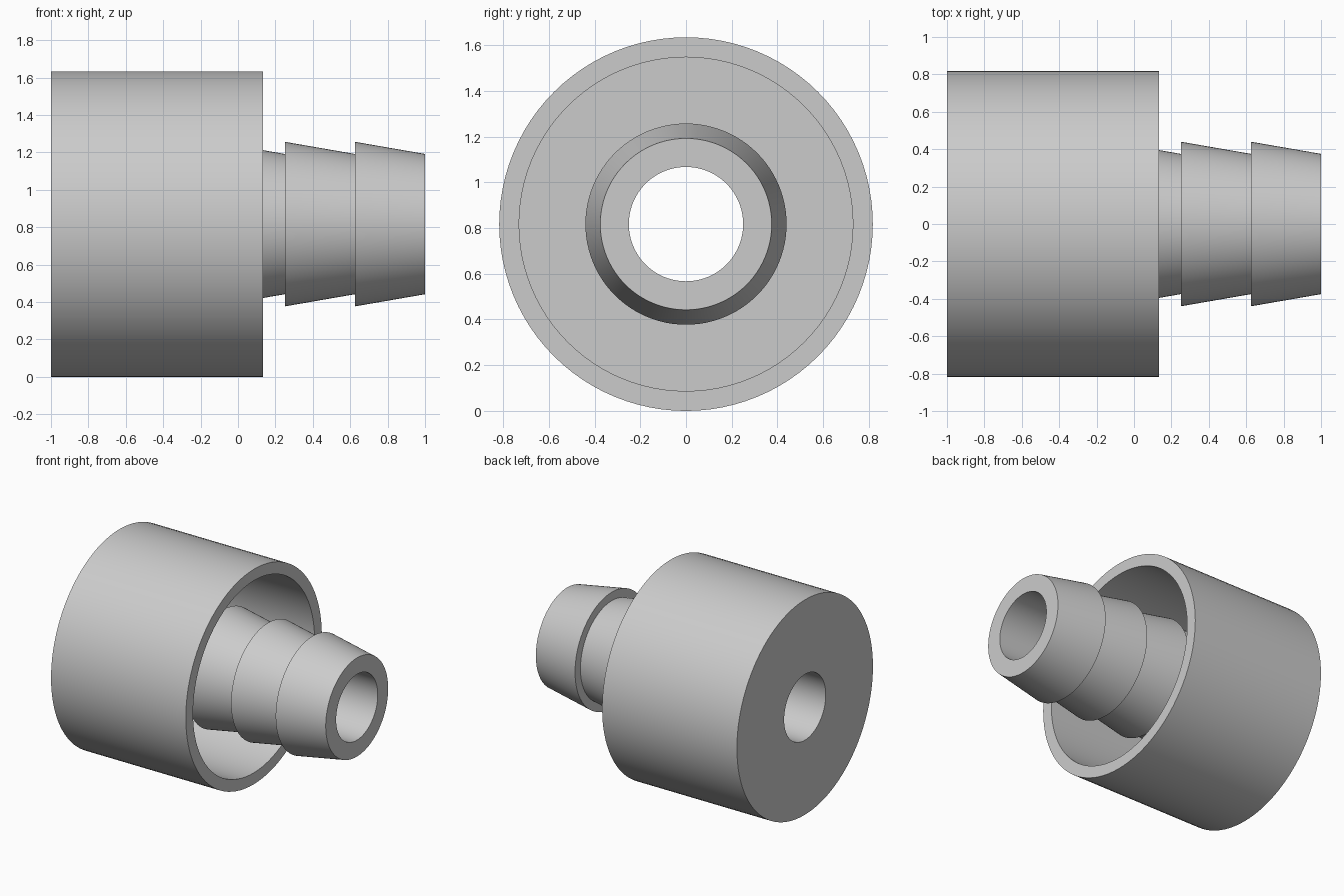
import bpy
import bmesh
import math
from mathutils import Matrix, Vector

SEGMENTS = 96
RADIUS = 0.817            # outer radius of the cup, also the height of the axis
BORE = 0.25
FLOOR = -0.875            # inner floor of the cup
BARB_LENGTH = 0.375
BARB_COUNT = 5

if "Cube" in bpy.data.objects:
    bpy.data.objects.remove(bpy.data.objects["Cube"])

# Plain grey plastic
grey = bpy.data.materials.new("grey")
grey.use_nodes = True
color = (0.6, 0.6, 0.6, 1)
grey.diffuse_color = color
grey.node_tree.nodes["Principled BSDF"].inputs["Base Color"].default_value = color


def lathe(name, profile):
    """Spin a closed (x, radius) profile around the horizontal axis."""
    bm = bmesh.new()
    verts = [bm.verts.new((x, 0, r)) for x, r in profile]
    edges = [bm.edges.new((v, verts[i - 1])) for i, v in enumerate(verts)]
    bmesh.ops.spin(bm, geom=verts + edges, cent=(0, 0, 0), axis=(1, 0, 0),
                   angle=math.tau, steps=SEGMENTS, use_duplicate=False)
    bmesh.ops.remove_doubles(bm, verts=bm.verts, dist=1e-4)
    bmesh.ops.recalc_face_normals(bm, faces=bm.faces)
    bmesh.ops.translate(bm, vec=Vector((0, 0, RADIUS)), verts=bm.verts)
    mesh = bpy.data.meshes.new(name)
    bm.to_mesh(mesh)
    bm.free()
    mesh.materials.append(grey)
    obj = bpy.data.objects.new(name, mesh)
    bpy.context.collection.objects.link(obj)
    bpy.ops.object.select_all(action="DESELECT")
    obj.select_set(True)
    bpy.context.view_layer.objects.active = obj
    bpy.ops.object.shade_smooth_by_angle(angle=math.radians(15))
    return obj


# Barbed nozzle: tapered rings running from the tip down to the cup floor
barbs = []
for i in range(BARB_COUNT):
    tip = 1 - i * BARB_LENGTH
    barbs += [(tip, 0.375), (tip - BARB_LENGTH, 0.44)]

# Cup and nozzle form one hollow turned body with a through bore
cup = [(FLOOR, 0.73), (0.133, 0.73), (0.133, RADIUS), (-1, RADIUS), (-1, BORE)]
lathe("barbed_connector", [(1, BORE)] + barbs + cup)
